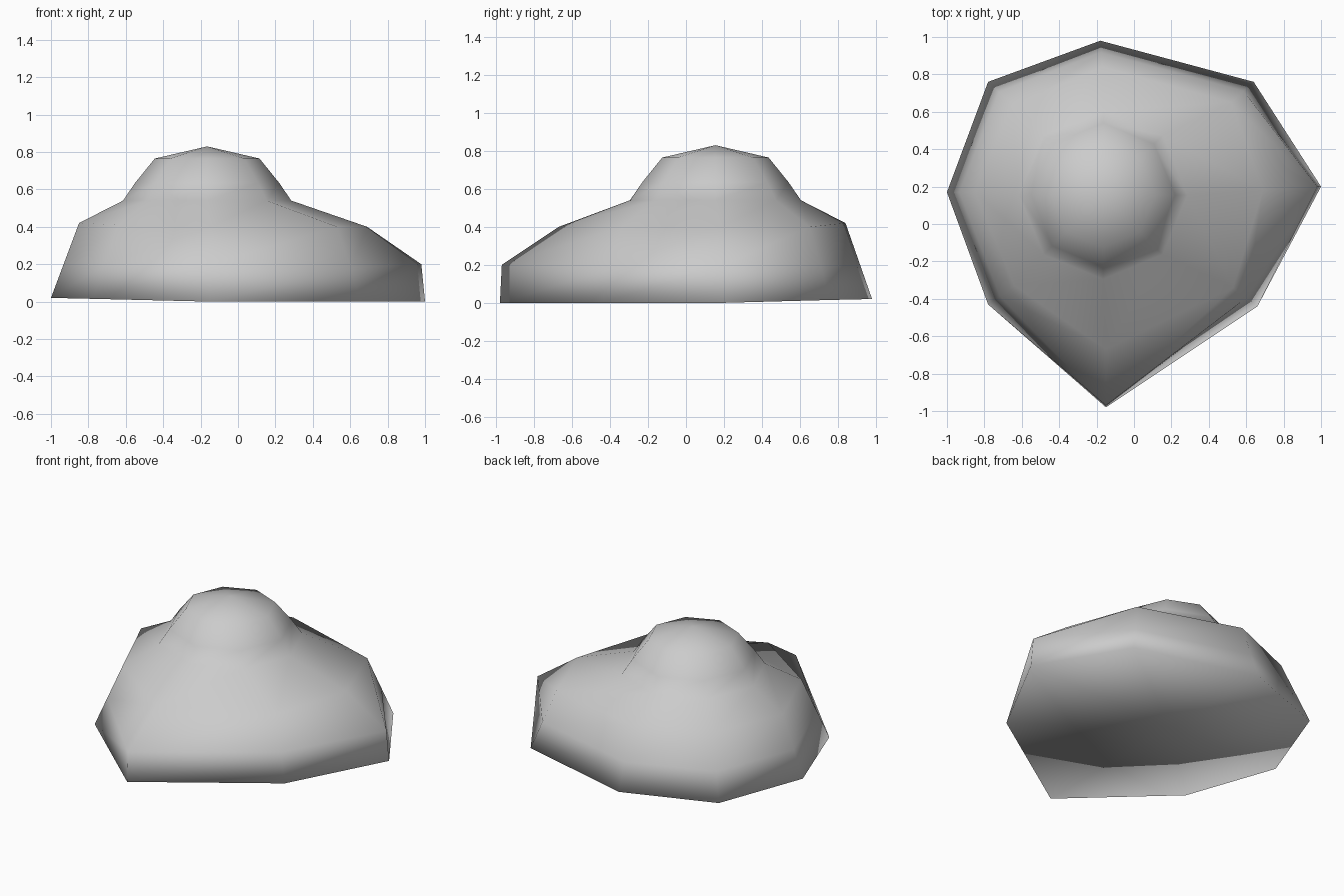
import bpy
import bmesh
from mathutils import Vector

cube = bpy.data.objects.get("Cube")
if cube:
    bpy.data.objects.remove(cube, do_unlink=True)

grey = bpy.data.materials.new("light_grey")
grey.use_nodes = True
colour = (0.6, 0.6, 0.6, 1)
grey.diffuse_color = colour
grey.node_tree.nodes["Principled BSDF"].inputs["Base Color"].default_value = colour
grey.use_backface_culling = True

# Eight-sided outlines, counter-clockwise from the back point
CENTRE = Vector((-0.165, 0.155, 0))
RIM = [(-0.18, 0.98, 0.02), (-0.78, 0.76, 0.02), (-1, 0.17, 0.02), (-0.78, -0.43, 0.015),
       (-0.15, -0.98, 0), (0.66, -0.44, 0), (1, 0.2, 0), (0.64, 0.76, 0.015)]
SHOULDER = [(-0.17, 0.84, 0.42), (-0.65, 0.64, 0.42), (-0.85, 0.17, 0.42), (-0.64, -0.33, 0.41),
            (-0.15, -0.67, 0.4), (0.53, -0.34, 0.4), (0.69, 0.18, 0.4), (0.52, 0.65, 0.4)]


def dome_ring(radius, z):
    """Octagon round the dome, starting at the back."""
    turn = Vector((0, radius)).to_3d()
    ring = []
    for i in range(8):
        ring.append(CENTRE + turn + Vector((0, 0, z)))
        turn = Vector((turn.x - turn.y, turn.x + turn.y, 0)).normalized() * radius
    return ring


def build(name, inset, flipped):
    rim = [Vector(p) for p in RIM]
    shoulder = [Vector(p) for p in SHOULDER]
    # Wall line: straight sides, with the front and side points kept upright
    wall = [a.lerp(b, 0.45) for a, b in zip(rim, shoulder)]
    wall[4] = Vector((-0.15, -0.97, 0.2))
    wall[6] = Vector((0.98, 0.2, 0.2))
    rings = [rim, wall, shoulder, dome_ring(0.45, 0.54),
             dome_ring(0.385, 0.635), dome_ring(0.28, 0.765)]

    bm = bmesh.new()
    loops = [[bm.verts.new(p) for p in ring] for ring in rings]
    for low, high in zip(loops, loops[1:]):
        for i in range(8):
            j = (i + 1) % 8
            bm.faces.new((low[i], low[j], high[j], high[i]))
    # Crown and underside meet in a middle point
    peak = bm.verts.new(CENTRE + Vector((0, 0, 0.83)))
    base = bm.verts.new(CENTRE + Vector((0, 0, 0.01)))
    for i in range(8):
        j = (i + 1) % 8
        bm.faces.new((loops[-1][i], loops[-1][j], peak))
        bm.faces.new((loops[0][j], loops[0][i], base))
    bmesh.ops.recalc_face_normals(bm, faces=bm.faces)
    bm.normal_update()
    moves = [(v, v.normal * inset) for v in bm.verts]
    for v, move in moves:
        v.co -= move
    if flipped:
        bmesh.ops.reverse_faces(bm, faces=bm.faces)
    for f in bm.faces:
        f.smooth = True
    mesh = bpy.data.meshes.new(name)
    bm.to_mesh(mesh)
    bm.free()
    mesh.materials.append(grey)
    obj = bpy.data.objects.new(name, mesh)
    bpy.context.collection.objects.link(obj)


# Solid body inside a slightly larger inward-facing shell
build("domed_body", 0.04, False)
build("outer_shell", 0, True)
